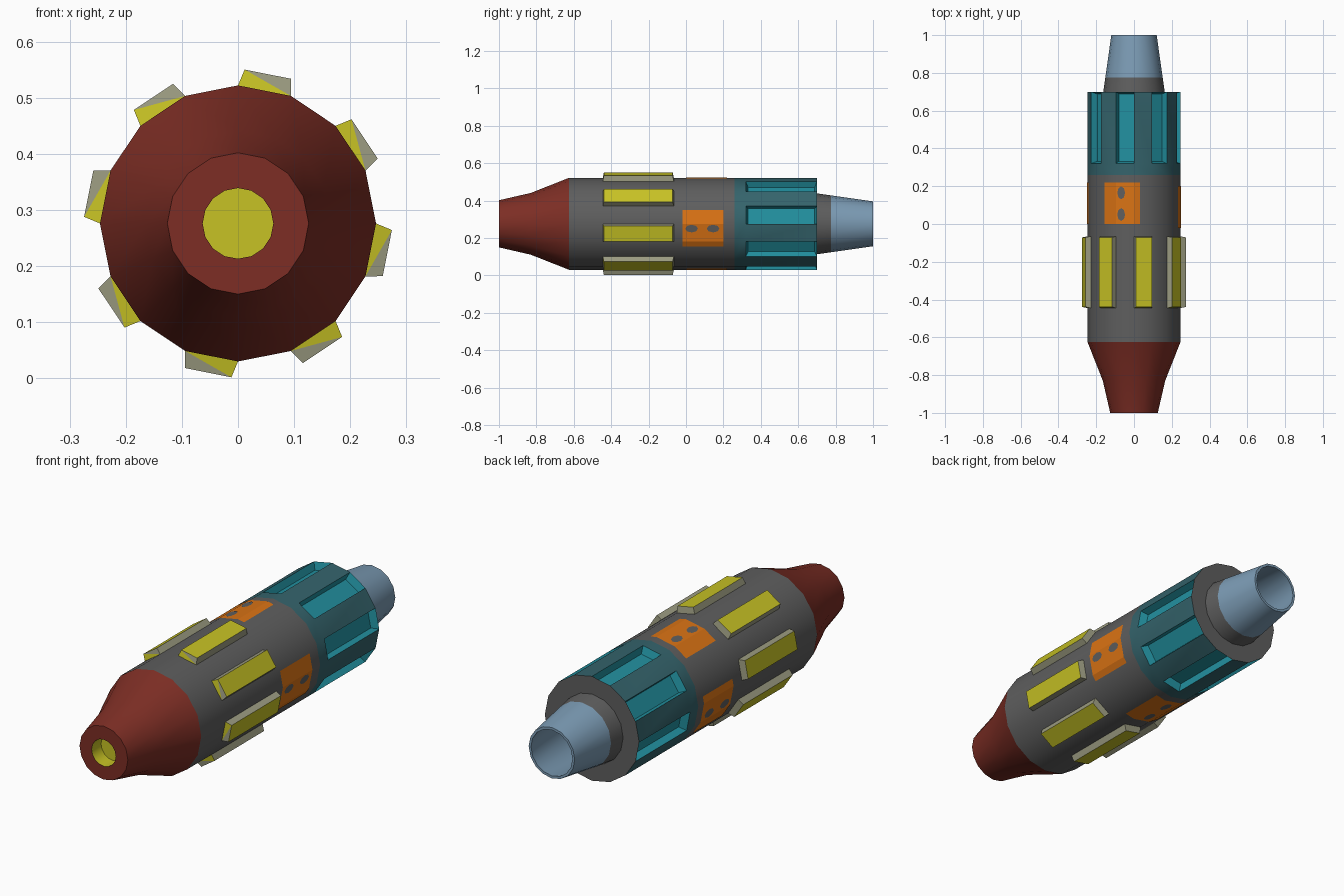
import bpy, bmesh, math
from mathutils import Vector

if "Cube" in bpy.data.objects:
    bpy.data.objects.remove(bpy.data.objects["Cube"])

N, R, CZ = 16, 0.246, 0.276
STEP = math.tau / N


def material(name, rgb):
    m = bpy.data.materials.new(name)
    m.diffuse_color = (*rgb, 1)
    m.use_nodes = True
    m.node_tree.nodes["Principled BSDF"].inputs["Base Color"].default_value = m.diffuse_color
    return m


GREY = material("dark grey", (0.112, 0.112, 0.112))
RED = material("rust red", (0.205, 0.027, 0.018))
YELLOW = material("yellow", (0.57, 0.54, 0.018))
BEIGE = material("beige grey", (0.33, 0.33, 0.22))
ORANGE = material("orange", (0.70, 0.17, 0.007))
TEAL = material("bright teal", (0.016, 0.28, 0.35))
DARK_TEAL = material("dull teal", (0.035, 0.127, 0.15))
BLUE = material("steel blue", (0.20, 0.33, 0.46))


def polar(r, a, y):
    return Vector((r * math.cos(a), y, CZ + r * math.sin(a)))


def finish(bm, name, mats):
    me = bpy.data.meshes.new(name)
    bm.to_mesh(me)
    bm.free()
    for m in mats:
        me.materials.append(m)
    ob = bpy.data.objects.new(name, me)
    bpy.context.collection.objects.link(ob)
    return ob


def smooth(ob):
    bpy.ops.object.select_all(action='DESELECT')
    ob.select_set(True)
    bpy.context.view_layer.objects.active = ob
    bpy.ops.object.shade_smooth_by_angle(angle=math.radians(30))


def lathe(profile, mats, slots, cap_start=None, cap_end=None):
    """Revolve (y, radius) points about the long axis; slots = material per band."""
    bm = bmesh.new()
    rings = [[bm.verts.new(polar(r, j * STEP, y)) for j in range(N)] for y, r in profile]
    bands = []
    for k in range(len(rings) - 1):
        a, b, band = rings[k], rings[k + 1], []
        for j in range(N):
            i = (j + 1) % N
            f = bm.faces.new((a[j], b[j], b[i], a[i]))
            f.material_index = slots[k]
            band.append(f)
        bands.append(band)
    if cap_start is not None:
        bm.faces.new(rings[0]).material_index = cap_start
    if cap_end is not None:
        bm.faces.new(rings[-1][::-1]).material_index = cap_end
    return bm, bands


# Nose cone with a recessed muzzle
bm, _ = lathe([(-0.93, 0.063), (-1, 0.063), (-1, 0.126), (-0.83, 0.165), (-0.625, R)],
              [RED, YELLOW], [1, 0, 0, 0], cap_start=1)
smooth(finish(bm, "nose_cone", [RED, YELLOW]))

# Main barrel: alternate rear faces are sunk as grooves
bm, bands = lathe([(-0.625, R), (0.26, R), (0.32, R), (0.70, R), (0.70, 0.16)],
                  None, [0, 1, 1, 0])
for j in range(0, N, 2):
    face = bands[2][j]
    n = face.normal.copy() if face.normal.length else Vector()
    face.normal_update()
    n = face.normal.copy()
    c = face.calc_center_median()
    new = bmesh.ops.extrude_discrete_faces(bm, faces=[face])["faces"][0]
    for v in new.verts:
        d = v.co - c
        dy = 0.178 if d.y > 0 else -0.178
        d.y = 0
        v.co = c + d * 0.86 + Vector((0, dy, 0)) - n * 0.035
    new.material_index = 2
    for e in new.edges:
        for f in e.link_faces:
            f.material_index = 2
smooth(finish(bm, "barrel", [GREY, DARK_TEAL, TEAL]))

# Hollow tail pipe
bm, _ = lathe([(0.69, 0.164), (0.775, 0.152), (1, 0.12), (1, 0.108), (0.72, 0.135)],
              None, [0, 1, 1, 1], cap_end=1)
smooth(finish(bm, "tail_pipe", [GREY, BLUE]))

# Raised grip pads on the other faces
for j in range(1, N, 2):
    bm = bmesh.new()
    p, q = polar(R, j * STEP, 0), polar(R, (j + 1) * STEP, 0)
    t = (p - q).normalized()
    n = Vector((math.cos((j + .5) * STEP), 0, math.sin((j + .5) * STEP)))
    ends = []
    for y, s in ((-0.445, 1), (-0.065, -1)):
        Y = Vector((0, y, 0))
        up = Vector((0, s * 0.006, 0)) + n * 0.03
        ends.append([bm.verts.new(co + Y) for co in
                     (p, q, q + t * 0.006 + up, p - t * 0.006 + up)])
    a, b = ends
    top = bm.faces.new((a[2], a[3], b[3], b[2]))
    top.material_index = 1
    bm.faces.new((a[1], a[2], b[2], b[1]))
    bm.faces.new((a[3], a[0], b[0], b[3]))
    bm.faces.new(b)
    # Front end is split into a yellow and a beige half
    bm.faces.new((a[0], a[1], a[2])).material_index = 1
    bm.faces.new((a[0], a[2], a[3]))
    # Underside closes the pad
    bm.faces.new((a[0], b[0], b[1], a[1]))
    bmesh.ops.recalc_face_normals(bm, faces=bm.faces)
    finish(bm, f"grip_pad_{j // 2 + 1}", [BEIGE, YELLOW])


def on_barrel(a, y, lift):
    """Point on the faceted barrel at any angle."""
    off = (a % STEP) - STEP / 2
    return polar(R * math.cos(STEP / 2) / math.cos(off) + lift, a, y)


# Painted orange panels with two worn spots each
for i, (deg, y0) in enumerate([(-6, -0.02), (106, 0.0), (196, 0.0), (258, 0.0)]):
    mid, half, y1 = math.radians(deg), math.radians(23.5), y0 + 0.22
    cuts = [k * STEP for k in range(-N, 2 * N) if mid - half < k * STEP < mid + half]
    angles = [mid - half] + cuts + [mid + half]
    bm = bmesh.new()
    rows = [[bm.verts.new(on_barrel(a, y, 0.002)) for a in angles] for y in (y0, y1)]
    for k in range(len(angles) - 1):
        bm.faces.new((rows[0][k], rows[1][k], rows[1][k + 1], rows[0][k + 1]))
    for yc in (y0 + 0.05, y0 + 0.165):
        spot = [bm.verts.new(on_barrel(mid + 0.085 * math.sin(w), yc + 0.034 * math.cos(w), 0.004))
                for w in (k * math.tau / 8 for k in range(8))]
        bm.faces.new(spot).material_index = 1
    finish(bm, f"painted_panel_{i + 1}", [ORANGE, GREY])
